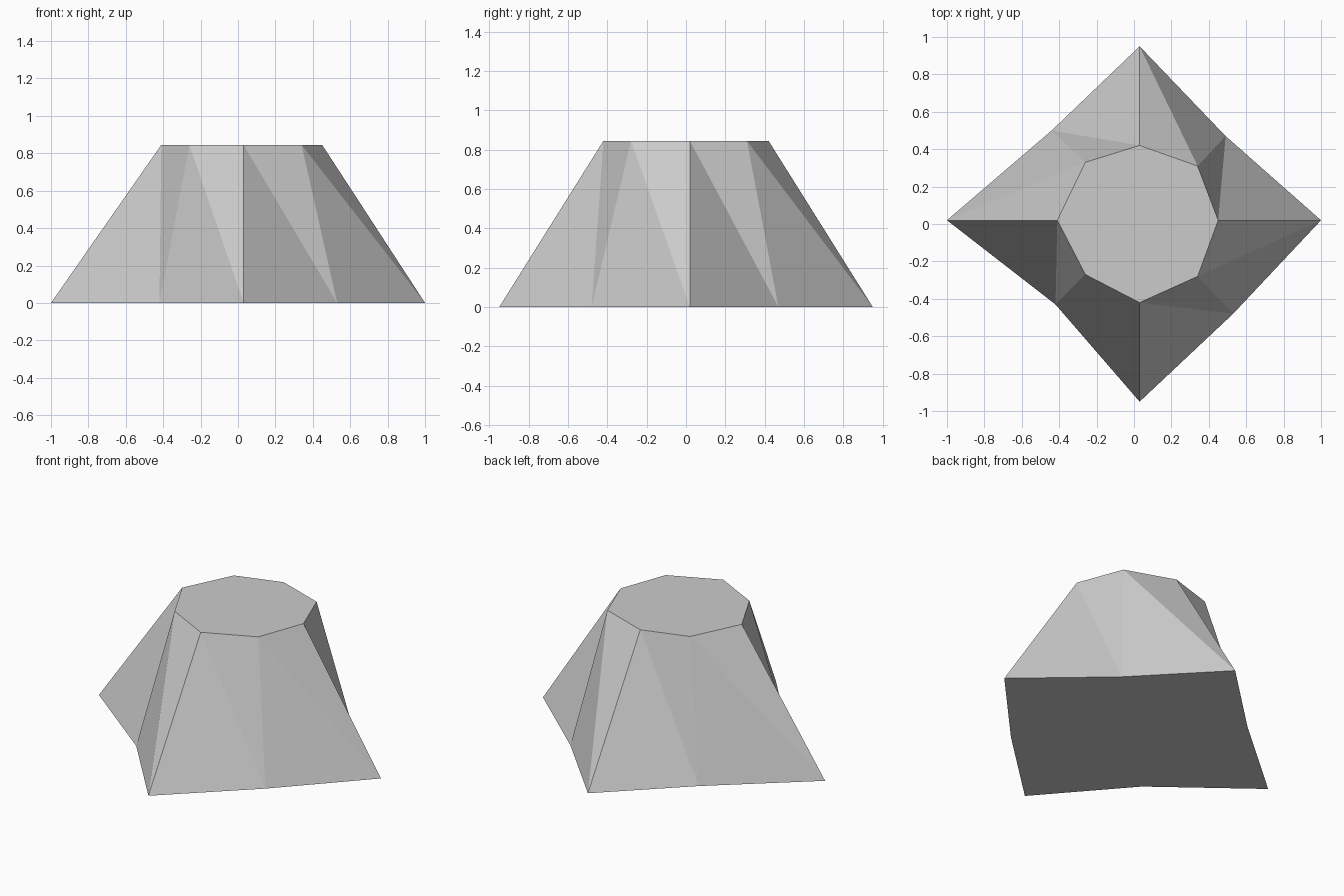
import bpy
import bmesh

default_cube = bpy.data.objects.get("Cube")
if default_cube:
    bpy.data.objects.remove(default_cube, do_unlink=True)

# Single stone colour
stone = bpy.data.materials.new("light_grey")
stone.use_nodes = True
grey = (0.6, 0.6, 0.6, 1)
stone.diffuse_color = grey
stone.node_tree.nodes["Principled BSDF"].inputs["Base Color"].default_value = grey

# Outlines, counter-clockwise from +x
HEIGHT = 0.845
base_outline = [(1, 0.02), (0.49, 0.47), (0.03, 0.95), (-0.44, 0.5),
                (-1, 0.02), (-0.42, -0.43), (0.03, -0.95), (0.53, -0.48)]
top_outline = [(0.45, 0.02), (0.34, 0.31), (0.03, 0.42), (-0.26, 0.33),
               (-0.41, 0.02), (-0.26, -0.27), (0.03, -0.42), (0.34, -0.28)]

bm = bmesh.new()


def ring(outline, z):
    return [bm.verts.new((x, y, z)) for x, y in outline]


base, top = ring(base_outline, 0), ring(top_outline, HEIGHT)

# Flat caps
bm.faces.new(top)
bm.faces.new(base[::-1])

# Sloping sides, each split along the same diagonal
for i in range(len(base)):
    j = (i + 1) % len(base)
    bm.faces.new((base[i], base[j], top[i]))
    bm.faces.new((base[j], top[j], top[i]))

mesh = bpy.data.meshes.new("rock_mound")
bm.to_mesh(mesh)
bm.free()
mesh.materials.append(stone)
mound = bpy.data.objects.new("rock_mound", mesh)
bpy.context.collection.objects.link(mound)
